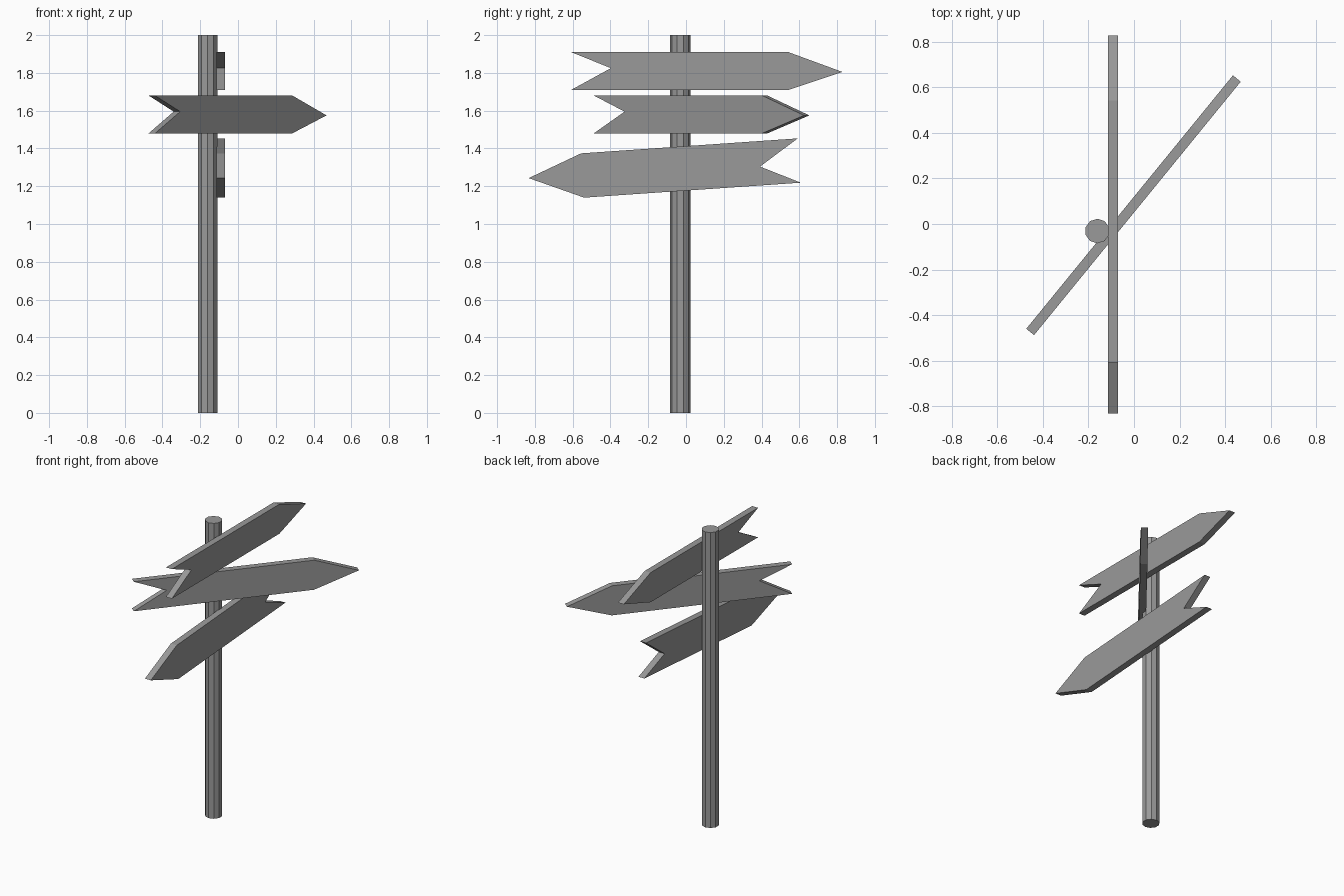
import bpy
import bmesh
from math import radians
from mathutils import Matrix, Vector

cube = bpy.data.objects.get("Cube")
if cube:
    bpy.data.objects.remove(cube, do_unlink=True)

grey = bpy.data.materials.new("plain_grey")
grey.use_nodes = True
grey.diffuse_color = (0.32, 0.32, 0.32, 1)
grey.node_tree.nodes["Principled BSDF"].inputs["Base Color"].default_value = grey.diffuse_color

THICKNESS = 0.044
# Arrow outline: distance from the tail, height as a fraction of board width
ARROW = [(0, -0.5), (1.15, -0.5), (1.436, -0.025), (1.15, 0.5), (0, 0.5), (0.21, 0.075)]


def finish(name, bm):
    bmesh.ops.recalc_face_normals(bm, faces=bm.faces)
    mesh = bpy.data.meshes.new(name)
    bm.to_mesh(mesh)
    bm.free()
    mesh.materials.append(grey)
    obj = bpy.data.objects.new(name, mesh)
    bpy.context.collection.objects.link(obj)
    return obj


def board(name, tail, heading, tilt=0, width=0.2):
    """Arrow board from its tail centre; a negative width flips it over."""
    bm = bmesh.new()
    outline = [bm.verts.new((u, -THICKNESS / 2, w * width)) for u, w in ARROW]
    face = bm.faces.new(outline)
    extruded = bmesh.ops.extrude_face_region(bm, geom=[face])["geom"]
    moved = [v for v in extruded if isinstance(v, bmesh.types.BMVert)]
    bmesh.ops.translate(bm, verts=moved, vec=Vector((0, THICKNESS, 0)))
    turn = Matrix.Rotation(radians(heading), 4, "Z") @ Matrix.Rotation(radians(tilt), 4, "Y")
    bmesh.ops.transform(bm, matrix=Matrix.Translation(tail) @ turn, verts=bm.verts)
    return finish(name, bm)


# Ten-sided post
bm = bmesh.new()
bmesh.ops.create_cone(bm, cap_ends=True, segments=10, radius1=0.054, radius2=0.054,
                      depth=2, matrix=Matrix.Translation((-0.161, -0.031, 1)))
finish("post", bm)

# Arrow boards
board("top_board", (-0.092, -0.608, 1.81), 90)
board("middle_board", (-0.456, -0.474, 1.58), 50.8)
board("bottom_board", (-0.092, 0.6, 1.336), -90, tilt=3.95, width=-0.235)
